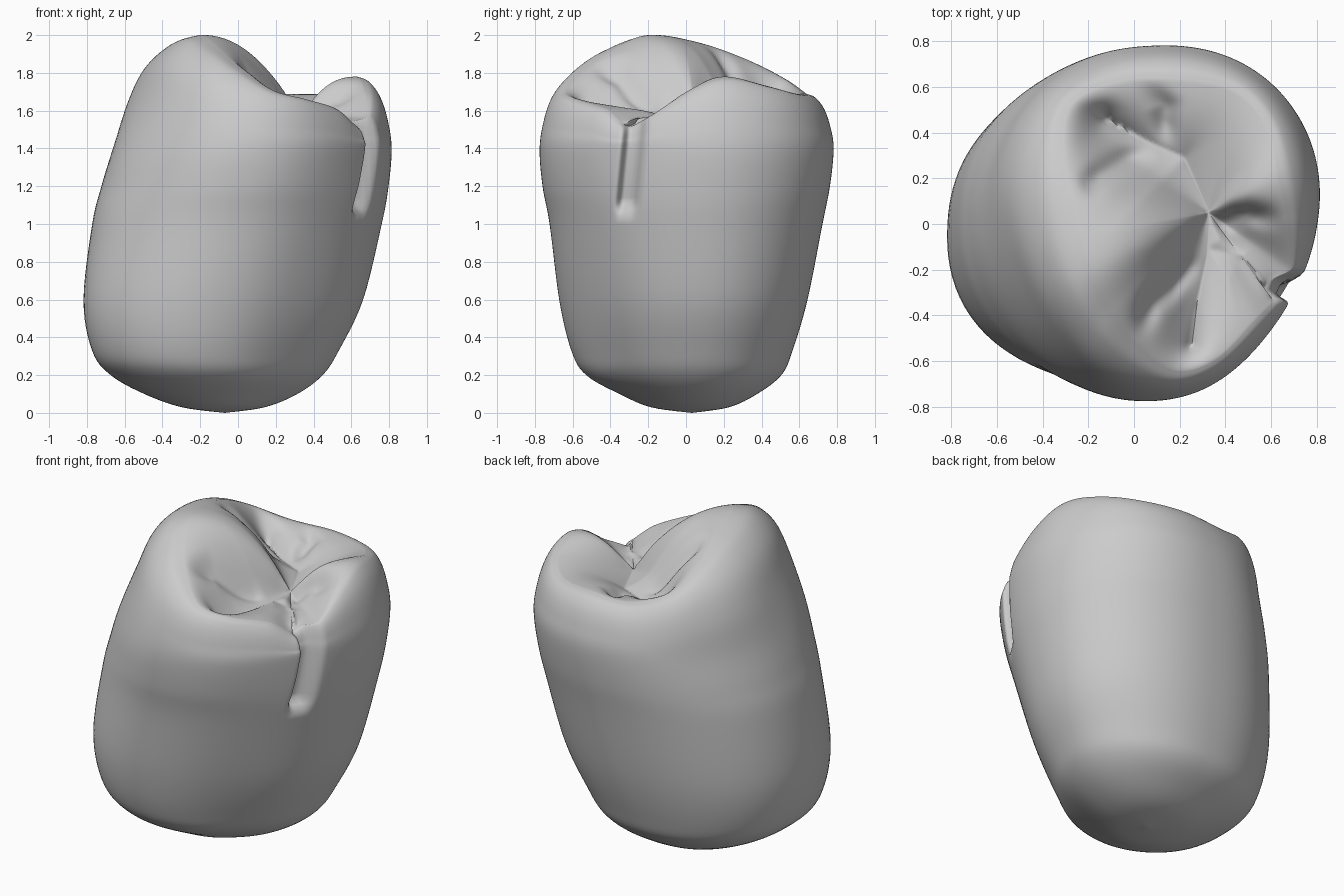
import bpy, bmesh, math
from mathutils import Vector

cube = bpy.data.objects.get("Cube")
if cube:
    bpy.data.objects.remove(cube)

# Cross-sections of the wall: height, x min, x max, y min, y max
SECTIONS = [(0.03, -0.30, 0.15, -0.19, 0.23), (0.1, -0.50, 0.33, -0.36, 0.38),
            (0.2, -0.68, 0.47, -0.54, 0.51), (0.33, -0.78, 0.56, -0.62, 0.57),
            (0.6, -0.83, 0.69, -0.69, 0.65), (1.0, -0.795, 0.785, -0.755, 0.73),
            (1.2, -0.75, 0.82, -0.80, 0.77), (1.4, -0.69, 0.835, -0.82, 0.79)]
# Crest of the cusps, counter-clockwise
CREST = [Vector(p) for p in (
    (0.63, 0.2, 1.78), (0.58, 0.43, 1.73), (0.44, 0.58, 1.69), (0.2, 0.63, 1.69),
    (-0.06, 0.62, 1.69), (-0.27, 0.52, 1.77), (-0.3, 0.3, 1.88), (-0.25, 0.05, 1.965),
    (-0.19, -0.2, 2.0), (-0.1, -0.38, 1.93), (0.01, -0.52, 1.83), (0.18, -0.64, 1.71),
    (0.36, -0.59, 1.66), (0.52, -0.43, 1.61), (0.63, -0.31, 1.52), (0.68, -0.19, 1.57),
    (0.67, 0.02, 1.71))]
# Deep fissures between the cusps, and shallow creases on them
FISSURES = [[(-0.12, 0.46), (0.06, 0.36), (0.22, 0.29), (0.33, 0.05), (0.32, -0.14),
             (0.27, -0.38), (0.25, -0.53)],
            [(0.33, -0.11), (0.48, -0.14), (0.56, -0.25), (0.6, -0.29)]]
CREASES = [[(-0.12, 0.46), (-0.27, 0.55)], [(0.13, 0.36), (0.14, 0.52), (0.07, 0.63)],
           [(0.33, 0.02), (0.5, 0.04), (0.68, 0.02)], [(0.25, -0.2), (0.08, -0.35), (0.0, -0.5)],
           [(0.05, 0.34), (-0.2, 0.18)]]
MIDDLE = Vector((0.325, 0.05, 0))
AXIS = Vector((0.12, 0, 0))
BASE = Vector((-0.07, 0.03, 0))
FLOOR = 1.57
STEPS, INNER = 12, 44


def spline(a, b, c, d, t):
    return 0.5 * (2 * b + (c - a) * t + (2 * a - 5 * b + 4 * c - d) * t * t
                  + (3 * b - a - 3 * c + d) * t ** 3)


def smooth(lo, hi, v):
    t = min(1, max(0, (v - lo) / (hi - lo)))
    return t * t * (3 - 2 * t)


def distance(p, lines):
    best = 9
    for line in lines:
        for a, b in zip(line, line[1:]):
            a, b = Vector(a), Vector(b)
            t = min(1, max(0, (p - a).dot(b - a) / (b - a).length_squared))
            best = min(best, (p - a - (b - a) * t).length)
    return best


def toward(angle, degrees):
    return max(0, math.cos(angle - math.radians(degrees))) ** 4


def section_point(sec, angle):
    z, x0, x1, y0, y1 = sec
    c, s = math.cos(angle), math.sin(angle)
    n = 2.3
    r = (abs(2 * c / (x1 - x0)) ** n + abs(2 * s / (y1 - y0)) ** n) ** (-1 / n)
    # Corners are flattened by different amounts
    r *= 1 - (0.2 - 0.05 * smooth(0.3, 1, z)) * toward(angle, -42) - 0.05 * toward(angle, 135)
    r *= 1 - 0.11 * smooth(0.3, 1.5, z) * toward(angle, 225)
    return Vector(((x0 + x1) / 2 + r * c, (y0 + y1) / 2 + r * s, z))


def carve_slot(p):
    # Narrow vertical slot running down the +x wall
    if p.x > 0.3:
        mid = -0.315 + 0.1 * max(0, p.z - 1.07)
        across = math.exp(-((p.y - mid) / 0.05) ** 4)
        p.x -= 0.08 * across * smooth(1.04, 1.12, p.z)
    return p


def column(crest):
    # One strip from the base up the wall, over the crest and into the middle
    d = crest - AXIS
    angle = math.atan2(d.y, d.x)
    keys = [BASE, BASE] + [section_point(s, angle) for s in SECTIONS]
    wall = keys[-1]
    for turn in (25, 48, 70):
        up, out = math.sin(math.radians(turn)), math.cos(math.radians(turn))
        p = crest.lerp(wall, (0.96 - 0.12 * toward(angle, 205)) * out)
        p.z = wall.z + (crest.z - wall.z) * up
        keys.append(p)
    keys += [crest, crest]
    pts = []
    for i in range(1, len(keys) - 2):
        for k in range(6):
            if i > 1 or k > 0:
                pts.append(carve_slot(spline(*keys[i - 1:i + 3], k / 6)))
    rim = carve_slot(crest.copy())
    pts.append(rim)
    reach = (rim - MIDDLE).xy
    for k in range(1, INNER):
        t = 1 - k / INNER
        p = MIDDLE.xy + reach * t
        to_fissure = distance(p, FISSURES)
        to_rim = (1 - t) * reach.length
        rise = 1 - (to_rim / (to_fissure + to_rim)) ** 2.3
        crease = 0.05 * math.exp(-(distance(p, CREASES) / 0.05) ** 2)
        crease *= smooth(0, 0.15, to_rim) * smooth(0, 0.12, to_fissure)
        pts.append(Vector((p.x, p.y, FLOOR + (rim.z - FLOOR) * rise - crease)))
    return pts


# Tooth crown
n = len(CREST)
columns = [column(spline(CREST[i - 1], CREST[i], CREST[(i + 1) % n], CREST[(i + 2) % n], k / STEPS))
           for i in range(n) for k in range(STEPS)]
bm = bmesh.new()
grid = [[bm.verts.new(p) for p in col] for col in columns]
base = bm.verts.new(BASE)
centre = bm.verts.new((MIDDLE.x, MIDDLE.y, FLOOR))
for a, b in zip(grid, grid[1:] + grid[:1]):
    bm.faces.new((base, b[0], a[0]))
    for k in range(len(a) - 1):
        bm.faces.new((a[k], b[k], b[k + 1], a[k + 1]))
    bm.faces.new((a[-1], b[-1], centre))
bmesh.ops.recalc_face_normals(bm, faces=bm.faces)
mesh = bpy.data.meshes.new("tooth_crown")
bm.to_mesh(mesh)
bm.free()
crown = bpy.data.objects.new("tooth_crown", mesh)
bpy.context.collection.objects.link(crown)

# Plain grey material
grey = bpy.data.materials.new("plain_grey")
grey.use_nodes = True
color = (0.6, 0.6, 0.6, 1)
grey.diffuse_color = color
grey.node_tree.nodes["Principled BSDF"].inputs["Base Color"].default_value = color
mesh.materials.append(grey)

bpy.context.view_layer.objects.active = crown
crown.select_set(True)
bpy.ops.object.shade_smooth_by_angle(angle=math.radians(60))
